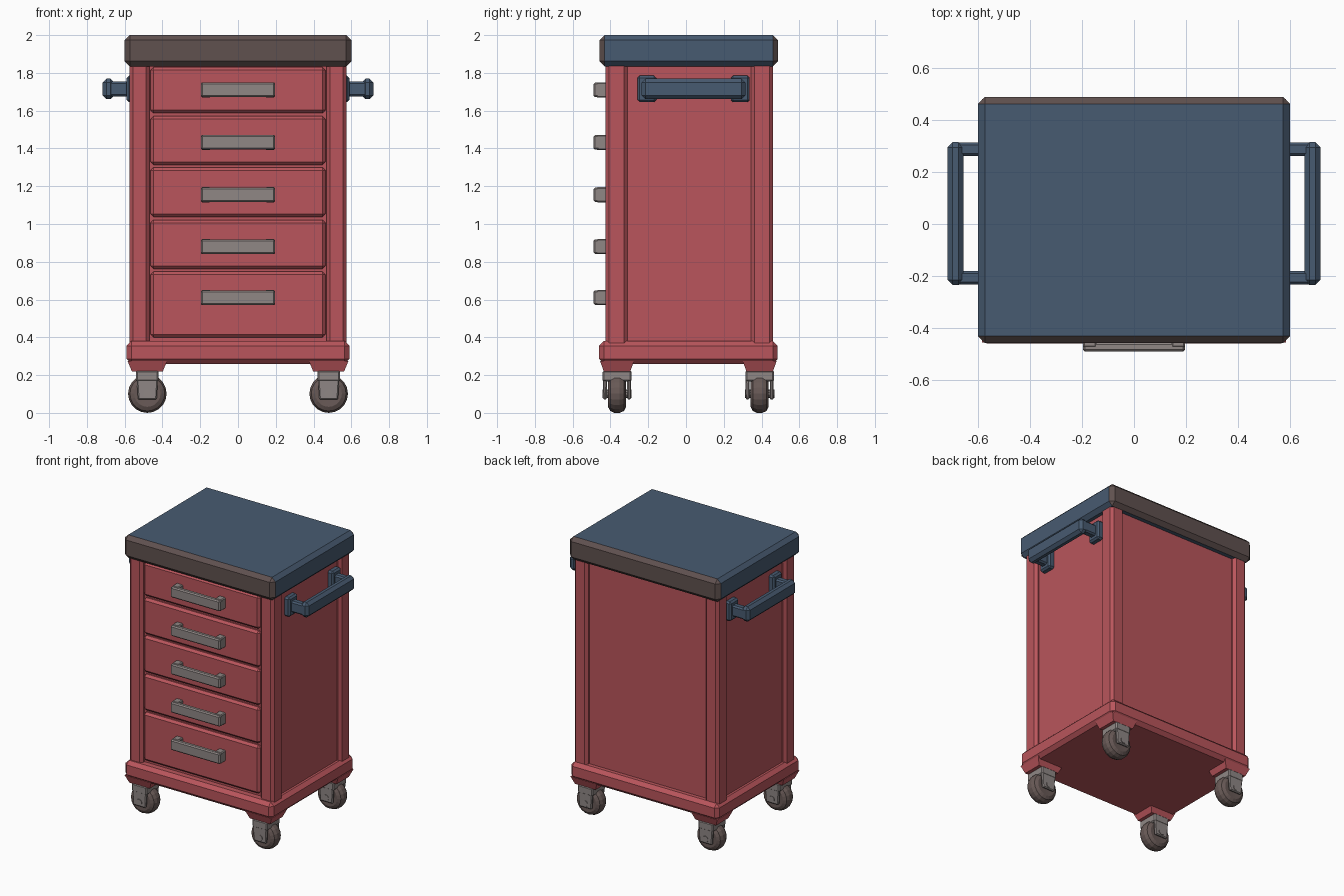
import bpy, bmesh, math
from mathutils import Matrix, Vector

if "Cube" in bpy.data.objects:
    bpy.data.objects.remove(bpy.data.objects["Cube"])


def mat(name, rgb):
    m = bpy.data.materials.new(name)
    m.diffuse_color = (*[(c / 255) ** 2.2 for c in rgb], 1)
    m.use_nodes = True
    m.node_tree.nodes["Principled BSDF"].inputs["Base Color"].default_value = m.diffuse_color
    return m


RED = mat("red_paint", (184, 86, 92))
BLUE = mat("slate_blue", (73, 91, 112))
BROWN = mat("dark_brown", (96, 82, 80))
GREY = mat("warm_grey", (142, 134, 132))
TYRE = mat("tyre_brown", (104, 90, 87))


def finish(name, bm, *mats):
    bmesh.ops.recalc_face_normals(bm, faces=bm.faces)
    me = bpy.data.meshes.new(name)
    bm.to_mesh(me)
    bm.free()
    for m in mats:
        me.materials.append(m)
    ob = bpy.data.objects.new(name, me)
    bpy.context.collection.objects.link(ob)
    return ob


def add_box(bm, x, y, z, bevel=0.0, seg=1, taper=1.0):
    """Box from (min, max) ranges; taper scales the bottom face."""
    c = Vector(((x[0] + x[1]) / 2, (y[0] + y[1]) / 2, (z[0] + z[1]) / 2))
    part = bmesh.new()
    bmesh.ops.create_cube(part, size=1)
    for v in part.verts:
        t = taper if v.co.z < 0 else 1
        v.co = Vector((v.co.x * (x[1] - x[0]) * t, v.co.y * (y[1] - y[0]) * t,
                       v.co.z * (z[1] - z[0]))) + c
    if bevel:
        bmesh.ops.bevel(part, geom=part.edges[:], offset=bevel, segments=seg,
                        profile=0.5, affect='EDGES')
    tmp = bpy.data.meshes.new("tmp")
    part.to_mesh(tmp)
    part.free()
    bm.from_mesh(tmp)
    bpy.data.meshes.remove(tmp)


def box(name, m, x, y, z, bevel=0.0, seg=1, taper=1.0):
    bm = bmesh.new()
    add_box(bm, x, y, z, bevel, seg, taper)
    return finish(name, bm, m)


def span(c, h):
    return (c - h, c + h)


# Cabinet core, forming the recessed side and back panels
box("cabinet_core", RED, (-.548, .548), (-.395, .432), (.262, 1.86))

# Corner posts
for sx in (-1, 1):
    x = sorted((sx * .468, sx * .575))
    box("front_post", RED, x, (-.425, -.31), (.3, 1.86), .018)
    box("back_post", RED, x, (.345, .46), (.3, 1.86), .018)

# Base skirt
box("base_skirt", RED, (-.59, .59), (-.46, .485), (.26, .38), .025)

# Worktop: blue, with brown front and back edges
top = box("worktop", BLUE, (-.6, .6), (-.458, .488), (1.835, 2.0), .027)
top.data.materials.append(BROWN)
for p in top.data.polygons:
    if abs(p.normal.y) > .55:
        p.material_index = 1

# Drawers with pull handles
for lo, hi, hz in ((1.587, 1.83, 1.71), (1.312, 1.572, 1.432), (1.037, 1.3, 1.155),
                   (.762, 1.022, .88), (.4, .748, .61)):
    box("drawer_front", RED, (-.463, .463), (-.422, -.38), (lo, hi), .016)
    bm = bmesh.new()
    add_box(bm, (-.197, .197), (-.49, -.455), span(hz, .038), .008)
    for sx in (-1, 1):
        add_box(bm, span(sx * .17, .026), (-.475, -.41), span(hz, .04), .006)
    finish("drawer_pull", bm, GREY)

# Side push handles: flange, arm and octagonal bar
for sx in (-1, 1):
    bm = bmesh.new()
    for y in (-.207, .287):
        add_box(bm, sorted((sx * .54, sx * .59)), span(y, .05), span(1.715, .07), .012)
        add_box(bm, sorted((sx * .57, sx * .69)), span(y, .026), span(1.715, .04), .01)
    add_box(bm, sorted((sx * .655, sx * .717)), (-.235, .315), span(1.715, .054), .02)
    finish("side_handle", bm, BLUE)

# Casters: red corner pad, grey fork, rounded wheel
for sx in (-1, 1):
    for cy in (-.365, .39):
        cx = sx * .48
        box("caster_pad", RED, span(cx, .105), span(cy, .09), (.22, .275), 0, 1, .78)
        bm = bmesh.new()
        add_box(bm, span(cx, .06), span(cy, .076), (.165, .225), .008)
        for s in (-1, 1):
            add_box(bm, span(cx, .058), span(cy + s * .064, .011), (.07, .21), .006, 1, .85)
        finish("caster_fork", bm, GREY)
        # wheel lathed round the y axis
        bm = bmesh.new()
        prof = [(0, -.045), (.07, -.048), (.092, -.036), (.102, -.014),
                (.102, .014), (.092, .036), (.07, .048), (0, .045)]
        vs = [bm.verts.new((r, y, 0)) for r, y in prof]
        es = [bm.edges.new(e) for e in zip(vs, vs[1:])]
        bmesh.ops.spin(bm, geom=vs + es, cent=(0, 0, 0), axis=(0, 1, 0),
                       angle=math.tau, steps=20, use_merge=True)
        bmesh.ops.remove_doubles(bm, verts=bm.verts, dist=.0005)
        bm.transform(Matrix.Translation((cx, cy, .102)))
        finish("caster_wheel", bm, TYRE)
        # axle through the fork
        bm = bmesh.new()
        bmesh.ops.create_cone(bm, cap_ends=True, segments=10, radius1=.022, radius2=.022,
                              depth=.155, matrix=Matrix.Translation((cx, cy, .102))
                              @ Matrix.Rotation(math.pi / 2, 4, 'X'))
        finish("caster_axle", bm, GREY)
